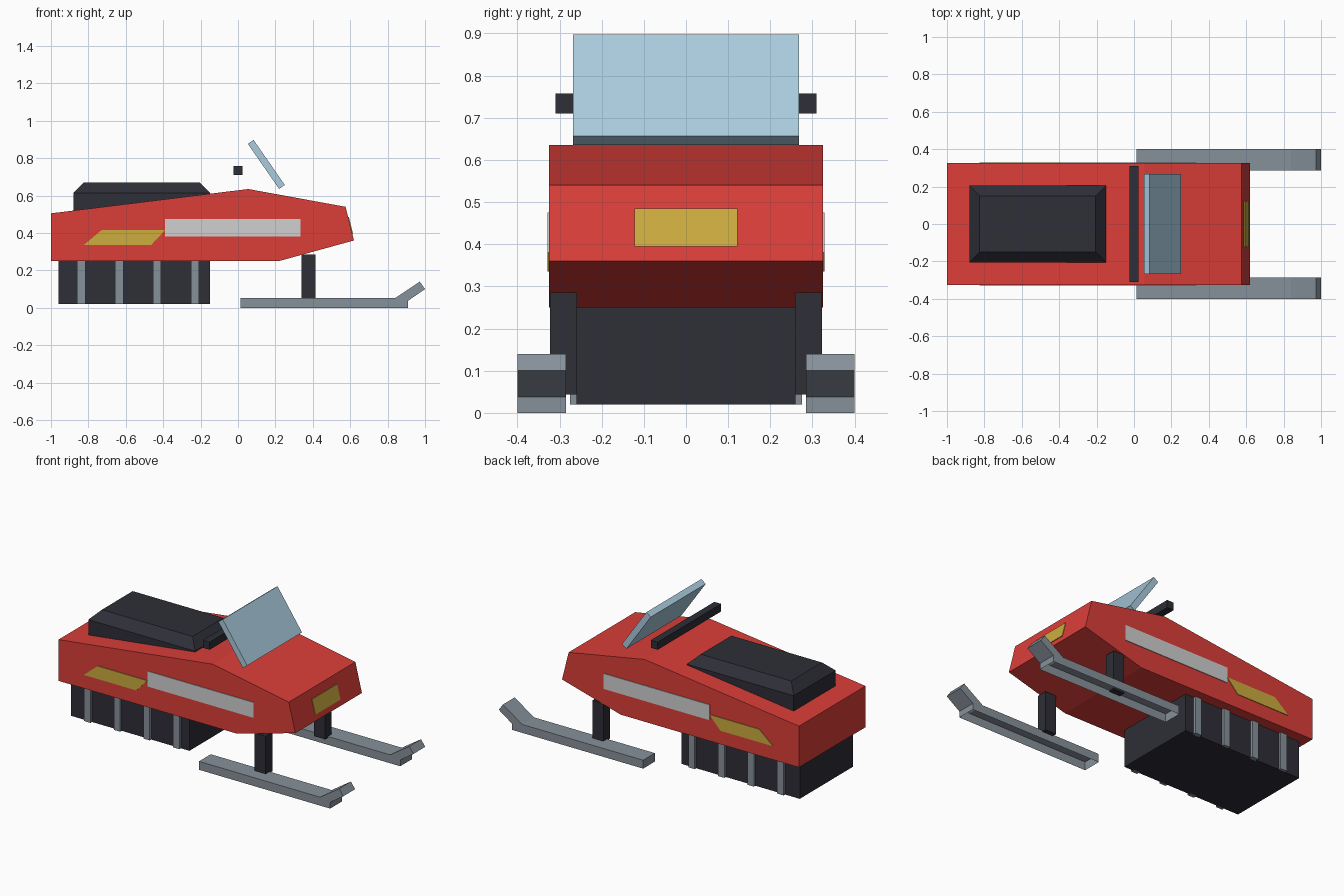
import bpy, bmesh
from mathutils import Vector

cube = bpy.data.objects.get("Cube")
if cube:
    bpy.data.objects.remove(cube)


def material(name, hex_code):
    # sRGB hex to linear colour
    srgb = [int(hex_code[i:i + 2], 16) / 255 for i in (0, 2, 4)]
    rgba = [c / 12.92 if c < 0.04 else ((c + 0.055) / 1.055) ** 2.4 for c in srgb] + [1]
    mat = bpy.data.materials.new(name)
    mat.use_nodes = True
    mat.diffuse_color = rgba
    shader = next(n for n in mat.node_tree.nodes if n.type == 'BSDF_PRINCIPLED')
    shader.inputs["Base Color"].default_value = rgba
    shader.inputs["Roughness"].default_value = 0.7
    return mat


red = material("body red", "DB3E39")
dark = material("dark rubber", "2E2E37")
metal = material("grey metal", "87919A")
glass = material("pale blue glass", "AACBDE")
silver = material("silver trim", "D0D0D0")
yellow = material("yellow trim", "CCAC3E")


def finish(name, bm, mat):
    bmesh.ops.recalc_face_normals(bm, faces=bm.faces)
    mesh = bpy.data.meshes.new(name)
    bm.to_mesh(mesh)
    bm.free()
    mesh.materials.append(mat)
    obj = bpy.data.objects.new(name, mesh)
    bpy.context.collection.objects.link(obj)
    return obj


def extrude_profile(name, points, y0, y1, mat, open_bottom=False):
    """Extrude an (x, z) outline from y0 to y1."""
    bm = bmesh.new()
    face = bm.faces.new([bm.verts.new((x, y0, z)) for x, z in points])
    ext = bmesh.ops.extrude_face_region(bm, geom=[face])
    moved = [v for v in ext["geom"] if isinstance(v, bmesh.types.BMVert)]
    bmesh.ops.translate(bm, verts=moved, vec=(0, y1 - y0, 0))
    bmesh.ops.recalc_face_normals(bm, faces=bm.faces)
    if open_bottom:
        under = [f for f in bm.faces if all(v.co.z < 0.001 for v in f.verts)]
        bmesh.ops.delete(bm, geom=under, context='FACES')
    return finish(name, bm, mat)


def box(name, x, y, z, mat):
    outline = [(x[0], z[0]), (x[1], z[0]), (x[1], z[1]), (x[0], z[1])]
    return extrude_profile(name, outline, y[0], y[1], mat)


# Hull
nose_low, nose_high = Vector((0.62, 0.36)), Vector((0.575, 0.54))
extrude_profile("body", [(-1, 0.25), (0.22, 0.25), nose_low, nose_high,
                         (0.055, 0.635), (-1, 0.505)], -0.325, 0.325, red)

# Headlight plate lying on the sloped nose
slope = (nose_high - nose_low).normalized()
out = Vector((slope.y, -slope.x)) * 0.004
low, high = nose_low.lerp(nose_high, 0.19), nose_low.lerp(nose_high, 0.69)
extrude_profile("headlight", [low - out, low + out, high + out, high - out],
                -0.122, 0.122, yellow)

# Seat with a chamfered top
bm = bmesh.new()
bmesh.ops.create_cube(bm, size=1)
for v in bm.verts:
    v.co = (-0.515 + v.co.x * 0.73, v.co.y * 0.41, 0.5575 + v.co.z * 0.115)
top = max(bm.faces, key=lambda f: f.calc_center_median().z)
ext = bmesh.ops.extrude_face_region(bm, geom=[top])
bmesh.ops.delete(bm, geom=[top], context='FACES_ONLY')
for v in ext["geom"]:
    if isinstance(v, bmesh.types.BMVert):
        v.co.x += 0.055 if v.co.x < -0.515 else -0.055
        v.co.y += 0.055 if v.co.y < 0 else -0.055
        v.co.z = 0.67
finish("seat", bm, dark)

# Handlebar and windshield
box("handlebar", (-0.023, 0.023), (-0.31, 0.31), (0.71, 0.757), dark)
extrude_profile("windshield", [(0.22, 0.635), (0.25, 0.657), (0.083, 0.898), (0.053, 0.876)],
                -0.268, 0.268, glass)

# Drive track
box("track", (-0.96, -0.15), (-0.26, 0.26), (0.02, 0.25), dark)

# Ski outline with an upturned tip
ski = [(0.013, 0), (0.91, 0), (0.91, 0.038), (1, 0.1), (0.972, 0.14), (0.84, 0.052), (0.013, 0.052)]
yellow_stripe = [(-0.825, 0.335), (-0.465, 0.335), (-0.39, 0.415), (-0.73, 0.415)]

# Parts repeated on both sides
for side, s in (("left", 1), ("right", -1)):
    extrude_profile(f"{side}_ski", ski, s * 0.285, s * 0.4, metal, open_bottom=True)
    box(f"{side}_ski_strut", (0.34, 0.415), (s * 0.258, s * 0.322), (0.044, 0.285), dark)
    extrude_profile(f"{side}_yellow_stripe", yellow_stripe, s * 0.322, s * 0.329, yellow)
    box(f"{side}_silver_stripe", (-0.39, 0.335), (s * 0.322, s * 0.329), (0.38, 0.475), silver)
    for i, x in enumerate((-0.838, -0.635, -0.433, -0.23)):
        box(f"{side}_track_cleat_{i + 1}", (x - 0.022, x + 0.022),
            (s * 0.25, s * 0.275), (0.02, 0.25), metal)
